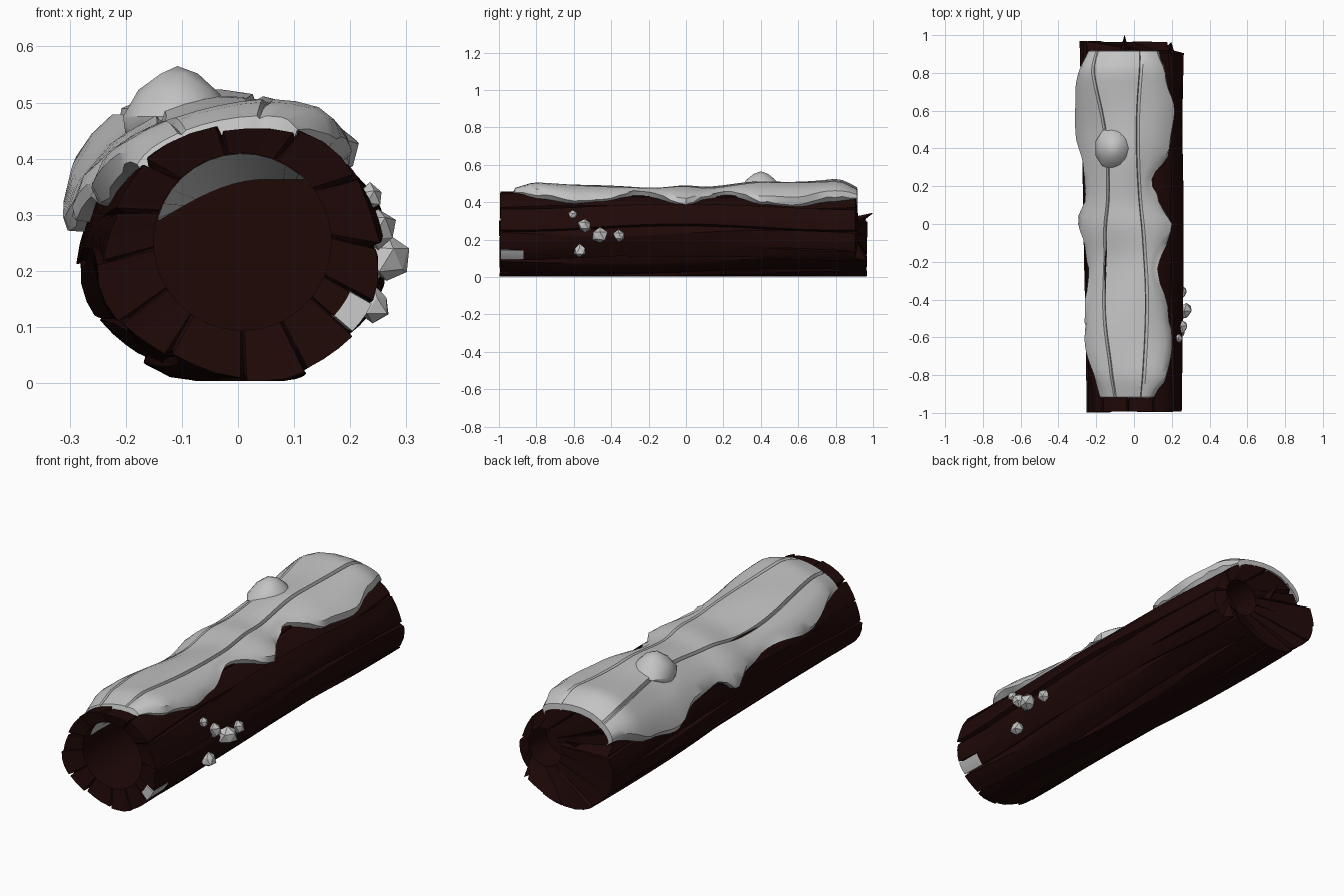
import bpy, bmesh, random
from math import sin, cos, pi, radians, acos
from mathutils import Vector

random.seed(4)
cube = bpy.data.objects.get("Cube")
if cube:
    bpy.data.objects.remove(cube)


def material(name, rgb):
    m = bpy.data.materials.new(name)
    m.use_nodes = True
    m.diffuse_color = (*rgb, 1)
    m.node_tree.nodes["Principled BSDF"].inputs["Base Color"].default_value = (*rgb, 1)
    return m


bark = material("dark bark", (0.013, 0.0025, 0.0022))
snow = material("snow", (0.55, 0.55, 0.55))


def finish(name, bm, mats, angle=30):
    bmesh.ops.recalc_face_normals(bm, faces=bm.faces)
    mesh = bpy.data.meshes.new(name)
    bm.to_mesh(mesh)
    bm.free()
    for m in mats:
        mesh.materials.append(m)
    ob = bpy.data.objects.new(name, mesh)
    bpy.context.collection.objects.link(ob)
    if angle:
        bpy.ops.object.select_all(action="DESELECT")
        ob.select_set(True)
        bpy.context.view_layer.objects.active = ob
        bpy.ops.object.shade_smooth_by_angle(angle=radians(angle))
    return ob


def bridge(bm, a, b, closed=True):
    n = len(a)
    return [bm.faces.new((a[i], a[(i + 1) % n], b[(i + 1) % n], b[i]))
            for i in range(n if closed else n - 1)]


def interp(table, v):
    for (a, p), (b, q) in zip(table, table[1:]):
        if v <= b:
            t = max(0, (v - a) / (b - a))
            t = t * t * (3 - 2 * t)
            return p + (q - p) * t
    return table[-1][1]


def surface(t, y, offset=0.0):
    """Point on the log's skin at angle t, shifted outwards by offset."""
    lump = 0.008 * sin(3 * t + 2.2 * y) + 0.006 * sin(5 * t - 3 * y)
    cx = -0.004 - 0.014 * y
    rx, rz = 0.258 + 0.01 * y + lump + offset, 0.228 + lump * 0.6 + offset
    return Vector((cx + rx * cos(t), y, max(0.004, 0.232 + rz * sin(t))))


# Log: planks of bark parted by wandering grooves, hollow at both ends
PLANKS = [-23, 3, 36, 68, 100, 135, 160, 184, 212, 235, 270, 296, 321]
cols = []
for i, (a, b) in enumerate(zip(PLANKS, PLANKS[1:] + [337])):
    for f in (0, 0.05, 0.35, 0.65, 0.96):
        cols.append((radians(a + (b - a) * f), i, f))
tail = [random.uniform(-0.015, 0.0) for _ in PLANKS]


def log_point(col, y):
    t, i, f = col
    a = t + 0.07 * (sin(3.5 * y + 1.7 * i) - sin(1.7 * i - 3.5)) * (f < 0.3 or f > 0.9)
    ridge = 0.006 * sin(2.1 * i + 1.3 * y)
    return surface(a, y, -0.016 if f == 0 else ridge)


bm = bmesh.new()
steps = [-0.99, -0.87] + [-0.75 + 0.125 * k for k in range(14)]
rings = [[bm.verts.new(log_point(c, y)) for c in cols] for y in steps]
for v, c in zip(rings[0], cols):
    v.co.y = -1 - tail[c[1]] * 0.6 + (0.02 if c[2] == 0 else 0)
last = []
for c in cols:
    p = log_point(c, 0.97)
    p.y = (0.91 if p.z > 0.33 or p.x > 0.2 else 0.97) + tail[c[1]] * 0.5
    p.y -= 0.02 if c[2] == 0 else 0
    last.append(bm.verts.new(p))
rings.append(last)
strips = [bridge(bm, a, b) for a, b in zip(rings, rings[1:])]


def hollow(outer, cx, cz, r, rim_y, deep_y):
    rim = [Vector((cx + r * cos(c[0]), rim_y, cz + r * sin(c[0]))) for c in cols]
    mid = [bm.verts.new(v.co.lerp(p, 0.45)) for v, p in zip(outer, rim)]
    lip = [bm.verts.new(p) for p in rim]
    wall = [bm.verts.new((p.x, deep_y, p.z)) for p in rim]
    faces = bridge(bm, outer, mid)
    bridge(bm, mid, lip)
    bridge(bm, lip, wall)
    bm.faces.new(wall)
    return faces


front = hollow(rings[0], 0.008, 0.252, 0.158, -0.98, -0.3)
hollow(last, 0.115, 0.238, 0.09, 0.92, 0.78)
# Frosted patch on one plank end
for faces in (front, strips[0]):
    for face, c in zip(faces, cols):
        if c[1] == len(PLANKS) - 1:
            face.material_index = 1
finish("log", bm, [bark, snow], 25)

# Splinter on the broken end
bm = bmesh.new()
bmesh.ops.create_cone(bm, cap_ends=True, segments=4, radius1=0.025, radius2=0.002, depth=0.1)
ob = finish("splinter", bm, [bark], 0)
ob.location, ob.rotation_euler = (-0.05, 0.952, 0.32), (radians(-65), 0, 0)

# Snow blanket: a thick wavy sheet lying over the top of the log
LEFT = [(-0.92, -0.2), (-0.6, -0.255), (-0.3, -0.235), (-0.1, -0.25), (0.02, -0.268),
        (0.12, -0.24), (0.3, -0.25), (0.48, -0.272), (0.7, -0.265), (0.92, -0.23)]
RIGHT = [(-0.92, 0.09), (-0.8, 0.15), (-0.6, 0.18), (-0.45, 0.165), (-0.25, 0.11), (0, 0.19),
         (0.12, 0.13), (0.22, 0.09), (0.4, 0.18), (0.6, 0.195), (0.78, 0.16), (0.92, 0.14)]
DEPTH = [(-0.92, 0.03), (-0.8, 0.035), (-0.2, 0.004), (0, 0.024), (0.12, 0.014),
         (0.45, 0.036), (0.87, 0.056), (0.92, 0.04)]
bm = bmesh.new()
rows = []
n = 46
for k in range(n + 1):
    y = -0.915 + 1.83 * k / n
    t0 = acos(max(-0.985, interp(LEFT, y) / 0.275))
    t1 = acos(interp(RIGHT, y) / 0.257)
    end = min(1, 0.35 + 12 * min(k, n - k) / n)
    creases = (-0.15 + 0.025 * sin(5 * y), 0.045 + 0.02 * sin(4 * y + 3))
    # Columns: tucked edge, bulging lip, then three fields parted by creases
    ta, tb = (acos(x / 0.29) for x in creases)
    ts = [t0, t0 + 0.02, t0 - 0.06]
    ts += [t0 - 0.06 + (ta + 0.02 - t0 + 0.06) * f for f in (0.3, 0.65, 1)]
    ts += [ta, ta - 0.04] + [ta - 0.04 + (tb - ta + 0.06) * f for f in (0.25, 0.5, 0.75, 1)]
    ts += [tb, tb - 0.04] + [tb - 0.04 + (t1 - tb + 0.1) * f for f in (0.35, 0.7, 1)]
    ts += [t1 - 0.02, t1]
    row = []
    for j, t in enumerate(ts):
        d = interp(DEPTH, y) + 0.013 + 0.006 * sin(9 * y + 3 * t)
        if j in (0, len(ts) - 1):
            d = -0.02
        elif j in (1, len(ts) - 2):
            d = 0.018 + 0.01 * sin(13 * y + j) + random.uniform(-0.006, 0.006)
        elif j in (6, 12):
            d -= 0.014
        elif j < 3 or j > len(ts) - 4:
            d *= 0.85
        row.append(bm.verts.new(surface(t, y, d * end)))
    rows.append(row)
for a, b in zip(rows, rows[1:]):
    bridge(bm, a, b, False)
# Ends of the sheet slope down into the bark
for row, y in ((rows[0], -0.925), (rows[-1], 0.918)):
    low = [bm.verts.new((v.co.x * 0.92, y, 0.232 + (v.co.z - 0.232) * 0.88)) for v in row]
    bridge(bm, row, low, False)
finish("snow_blanket", bm, [snow], 35)

# Snow mound on top, flared where it meets the blanket
bm = bmesh.new()
bmesh.ops.create_icosphere(bm, subdivisions=2, radius=1)
for v in bm.verts:
    flare = 1.2 - 0.45 * max(0, v.co.z)
    v.co = (-0.108 + 0.085 * v.co.x * flare, 0.4 + 0.095 * v.co.y * flare, 0.475 + 0.09 * v.co.z)
finish("snow_mound", bm, [snow], 40)

# Snow sagging inside the front hollow
bm = bmesh.new()
upper, lower = [], []
for k in range(13):
    f = k / 12
    a = radians(165 - 125 * f)
    upper.append(bm.verts.new((0.008 + 0.157 * cos(a), -0.93, 0.252 + 0.157 * sin(a))))
    x = -0.14 + 0.265 * f
    lower.append(bm.verts.new((x, -0.45, 0.29 + 0.073 * sin(min(1, f * 1.4) * pi / 2))))
bridge(bm, upper, lower, False)
finish("inner_snow", bm, [snow], 40)

# Ice crystals clinging to the side
CRYSTALS = [(0.235, -0.605, 0.33, 0.026), (0.25, -0.54, 0.275, 0.042), (0.265, -0.46, 0.22, 0.046),
            (0.25, -0.36, 0.22, 0.033), (0.24, -0.57, 0.14, 0.036)]
for x, y, z, r in CRYSTALS:
    bm = bmesh.new()
    bmesh.ops.create_icosphere(bm, subdivisions=1, radius=r)
    for v in bm.verts:
        v.co = v.co * random.uniform(0.75, 1.1) + Vector((x, y, z))
    finish("ice_crystal", bm, [snow], 0)
